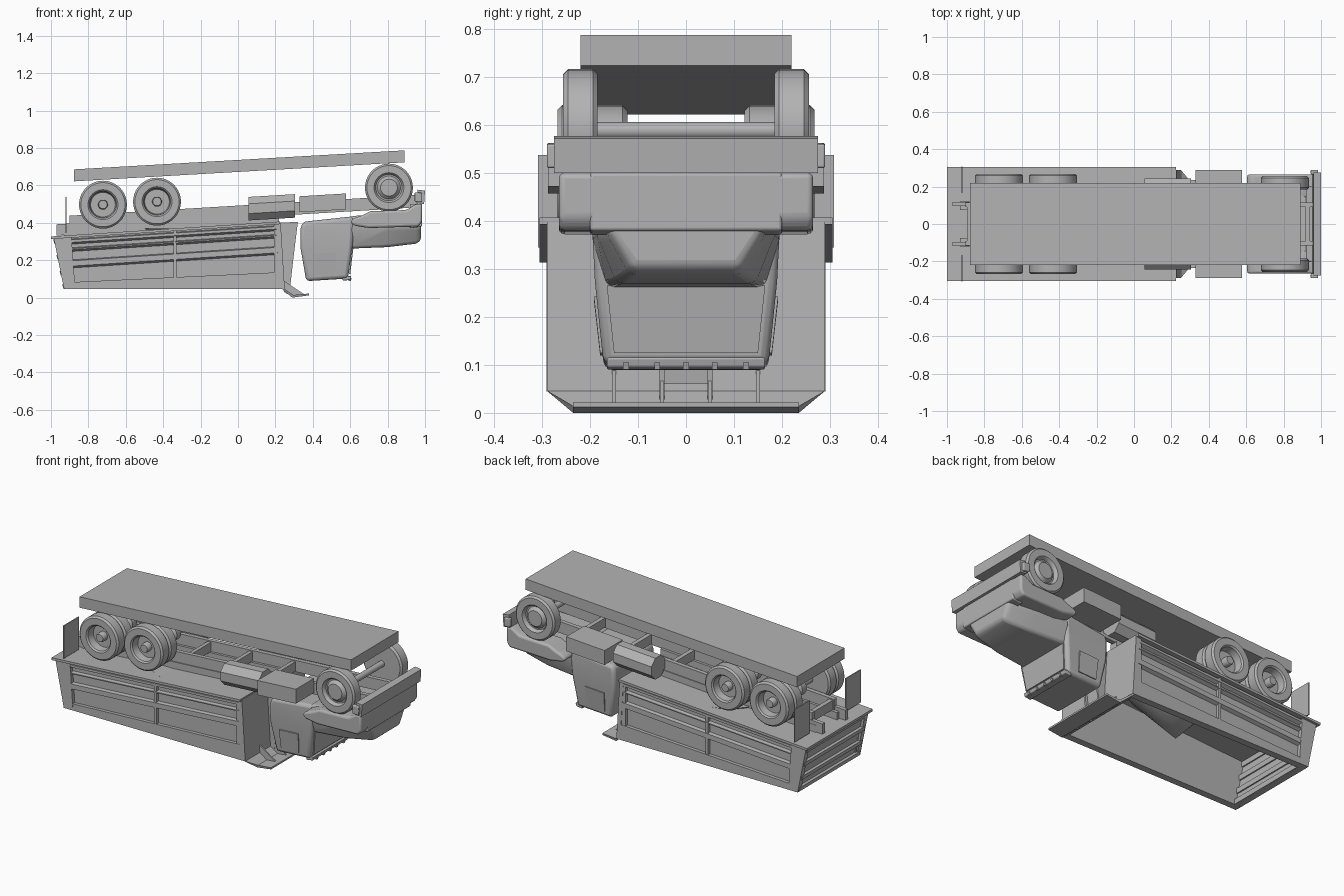
import bpy, bmesh, math

grey = bpy.data.materials.new("plain grey")
grey.diffuse_color = (0.45, 0.45, 0.45, 1)
SLOPE = 0.06          # the overturned truck leans nose-up along x


def finish(name, bm, bevel=0.0, smooth=False):
    bmesh.ops.recalc_face_normals(bm, faces=bm.faces)
    me = bpy.data.meshes.new(name)
    bm.to_mesh(me)
    bm.free()
    ob = bpy.data.objects.new(name, me)
    bpy.context.collection.objects.link(ob)
    me.materials.append(grey)
    if bevel:
        m = ob.modifiers.new("soft edges", 'BEVEL')
        m.width, m.segments, m.limit_method = bevel, 3, 'ANGLE'
        m.angle_limit = math.radians(25)
    if smooth or bevel:
        bpy.ops.object.select_all(action='DESELECT')
        ob.select_set(True)
        bpy.context.view_layer.objects.active = ob
        bpy.ops.object.shade_smooth_by_angle(angle=math.radians(35))
    return ob


def loft(name, sections, bevel=0.0, smooth=False):
    """Skin closed rings of points and cap both ends."""
    bm = bmesh.new()
    rings = [[bm.verts.new(p) for p in s] for s in sections]
    n = len(rings[0])
    for a, b in zip(rings, rings[1:]):
        for i in range(n):
            j = (i + 1) % n
            bm.faces.new((a[i], a[j], b[j], b[i]))
    bm.faces.new(rings[0][::-1])
    bm.faces.new(rings[-1])
    return finish(name, bm, bevel, smooth)


def prism(name, pts, y0, y1, bevel=0.0):
    """Side profile (x, z) pushed across y."""
    return loft(name, [[(x, y, z) for x, z in pts] for y in (y0, y1)], bevel)


def beam(name, x0, x1, y0, y1, z0, z1, slope=SLOPE, bevel=0.0):
    """Box leaning with the truck; z0 and z1 are heights at x = 0."""
    return prism(name, [(x0, z0 + slope * x0), (x1, z0 + slope * x1),
                        (x1, z1 + slope * x1), (x0, z1 + slope * x0)], y0, y1, bevel)


def lathe(name, profile, x, y, z, side, n=40):
    """Spin (radius, depth) around an axle; depth runs inward from y."""
    return loft(name, [[(x + r * math.cos(k * math.tau / n), side * (y - d),
                         z + r * math.sin(k * math.tau / n)) for k in range(n)]
                       for r, d in profile], smooth=True)


def both(func, name, x0, x1, y0, y1, *rest, **kw):
    for s, label in ((-1, "near"), (1, "far")):
        func(name + "_" + label, x0, x1, *sorted((s * y0, s * y1)), *rest, **kw)


# Slab lying over the wheels
beam("top_slab", -0.877, 0.89, -0.22, 0.22, 0.672, 0.736, slope=0.0575)

# Wheels and axles
tyre = [(0.08, 0), (0.118, 0), (0.128, 0.01), (0.128, 0.062), (0.118, 0.072), (0.01, 0.072)]
rear = [(0.002, 0.012), (0.022, 0.012), (0.026, 0.02), (0.026, 0.05), (0.066, 0.05), (0.072, 0.008)]
front = [(0.002, 0.004), (0.045, 0.004), (0.062, 0.022), (0.07, 0.022), (0.074, 0.006)]
for s in (-1, 1):
    lathe("front_wheel", front + tyre, 0.807, 0.256, 0.588, s)
    for x, z in ((-0.722, 0.497), (-0.433, 0.513)):
        lathe("rear_outer_wheel", rear + tyre, x, 0.268, z, s)
        lathe("rear_inner_wheel", rear + tyre, x, 0.194, z, s)
for x, z in ((-0.722, 0.497), (-0.433, 0.513), (0.807, 0.588)):
    lathe("axle", [(0.018, 0), (0.018, 0.4)], x, 0.2, z, 1, 16)
    if x < 0:
        lathe("differential", [(0.02, 0), (0.05, 0.03), (0.05, 0.07), (0.02, 0.1)], x, 0.05, z, 1, 16)

# Chassis rails and cross members
both(beam, "chassis_rail", -0.9, 0.96, 0.09, 0.115, 0.425, 0.492)
for x in (-0.88, -0.58, -0.25, 0.02, 0.3, 0.6, 0.93):
    beam("cross_member", x - 0.012, x + 0.012, -0.1, 0.1, 0.43, 0.485)
both(beam, "subframe", -0.93, 0.22, 0.075, 0.12, 0.375, 0.43)

# Side tanks and step boxes
for s in (-1, 1):
    rings = []
    for x in (0.055, 0.305):
        rings.append([(x, s * 0.18 + 0.068 * math.cos((k + .5) * math.tau / 8),
                       0.472 + SLOPE * x + 0.068 * math.sin((k + .5) * math.tau / 8))
                      for k in range(8)])
    loft("side_tank", rings)
both(beam, "step_box", 0.328, 0.578, 0.12, 0.288, 0.437, 0.522)

# Rear mud flaps and hinge plates
both(beam, "mud_flap", -0.923, -0.917, 0.167, 0.308, 0.40, 0.592)
both(beam, "bed_hinge", -0.97, -0.88, 0.095, 0.118, 0.39, 0.45)

# Dump bed, open downwards
BS = 0.065            # slope of the bed floor
RIM = 0.045
floor = lambda x: 0.391 + BS * x
beam("bed_floor", -1.0, 0.225, -0.305, 0.305, 0.378, 0.392, slope=BS)
for s in (-1, 1):
    prism("bed_side", [(-0.96, floor(-0.96) - 0.01), (0.225, floor(0.225) - 0.01),
                       (0.24, RIM), (-0.925, RIM)], s * 0.25, s * 0.27)
    prism("bed_rim", [(-0.92, floor(-0.92) - 0.25), (0.235, floor(0.235) - 0.27),
                      (0.24, RIM), (-0.93, RIM)], s * 0.25, s * 0.29)
    # sloped stiffening ribs
    for o, h in ((0.018, 0.02), (0.065, 0.012), (0.13, 0.035)):
        x0, x1 = -0.94, 0.22
        loft("side_rib", [[(x, s * 0.265, floor(x) - o), (x, s * 0.29, floor(x) - o - 0.006),
                           (x, s * 0.29, floor(x) - o - h), (x, s * 0.265, floor(x) - o - h - 0.012)]
                          for x in (x0, x1)])
    for x, w in ((-0.337, 0.008), (0.21, 0.018)):
        prism("side_post", [(x - w, floor(x) - 0.01), (x + w, floor(x) - 0.01),
                            (x + w, RIM + 0.02), (x - w, RIM + 0.02)], s * 0.26, s * 0.288)
    prism("rear_post", [(-0.985, floor(-0.985) - 0.01), (-0.89, floor(-0.89) - 0.01),
                        (-0.87, RIM), (-0.93, RIM)], s * 0.26, s * 0.291)

# Tailgate with horizontal ribs
gate_x = lambda z: -0.99 + (0.325 - z) * 0.2
prism("tailgate", [(-0.97, 0.32), (-0.95, 0.32), (-0.895, RIM), (-0.917, RIM)], -0.26, 0.26)
for z in (0.30, 0.215, 0.13, 0.06):
    prism("tailgate_rib", [(gate_x(z + 0.012), z + 0.012), (gate_x(z) + 0.05, z + 0.015),
                           (gate_x(z) + 0.05, z - 0.015), (gate_x(z - 0.012), z - 0.012)], -0.28, 0.28)

# Front wall, its braces and the cab guard
prism("bed_front_wall", [(0.205, 0.39), (0.228, 0.40), (0.25, RIM), (0.225, RIM)], -0.29, 0.29)
both(lambda n, x0, x1, y0, y1: prism(n, [(x0, 0.40), (x1, 0.405), (0.295, 0.2),
     (0.275, 0.02), (0.245, 0.03)], y0, y1), "front_brace", 0.22, 0.32, 0.045, 0.055)
prism("hoist_cover", [(0.22, 0.40), (0.305, 0.40), (0.265, 0.06), (0.24, 0.06)], -0.045, 0.045)
loft("cab_guard", [[(0.235, s * 0.29, 0.046), (0.25, s * 0.29, 0.046), (0.295, s * 0.235, 0.014),
                    (0.38, s * 0.235, 0.022), (0.38, s * 0.235, 0.012), (0.29, s * 0.235, 0.0)]
                   for s in (-1, 1)])
for y in (-0.15, -0.05, 0.05, 0.15):
    prism("guard_rib", [(0.245, 0.09), (0.35, 0.02), (0.29, 0.006), (0.245, 0.03)], y - 0.004, y + 0.004)

# Cone of load hanging inside the bed
bm = bmesh.new()
bmesh.ops.create_cone(bm, cap_ends=True, segments=32, radius1=0.25, radius2=0, depth=0.27)
for v in bm.verts:
    v.co = (v.co.x - 0.28, v.co.y, 0.235 - v.co.z)
finish("load_heap", bm, smooth=True)


# Cab, lofted downwards to its roof
def ring(x0, x1, w0, w1, z, dz=0.0):
    return [(x0, -w0, z), (x1, -w1, z + dz), (x1, w1, z + dz), (x0, w0, z)]


loft("cab", [ring(0.345, 0.62, 0.185, 0.195, 0.405, 0.03), ring(0.335, 0.62, 0.19, 0.195, 0.37),
             ring(0.335, 0.612, 0.188, 0.19, 0.26, 0.015), ring(0.365, 0.588, 0.17, 0.172, 0.088, 0.014)],
     bevel=0.018)
# Window plates
loft("windshield", [[(0.611, -0.165, 0.265), (0.611, 0.165, 0.265), (0.594, 0.15, 0.125), (0.594, -0.15, 0.125)],
                    [(0.617, -0.165, 0.265), (0.617, 0.165, 0.265), (0.6, 0.15, 0.125), (0.6, -0.15, 0.125)]])
for s in (-1, 1):
    loft("door_window", [[(0.40, s * (0.188 + d), 0.235), (0.525, s * (0.188 + d), 0.242),
                          (0.52, s * (0.175 + d), 0.125), (0.405, s * (0.175 + d), 0.12)]
                         for d in (-0.004, 0.004)])
# Roof edge visor and marker lamps
prism("roof_visor", [(0.56, 0.115), (0.605, 0.115), (0.6, 0.095), (0.56, 0.09)], -0.165, 0.165, 0.004)
for y in (-0.125, -0.06, 0, 0.06, 0.125):
    prism("marker_lamp", [(0.59, 0.105), (0.608, 0.105), (0.604, 0.09), (0.59, 0.09)], y - 0.006, y + 0.006)


# Hood: narrow nose that merges into wide front fenders
def hood_ring(x, top, mid, low, w, wl):
    return [(x, -w, top), (x, -w - 0.005, mid), (x, -wl, low),
            (x, wl, low), (x, w + 0.005, mid), (x, w, top)]


loft("hood", [hood_ring(0.60, 0.435, 0.36, 0.262, 0.19, 0.165),
              hood_ring(0.80, 0.45, 0.37, 0.27, 0.18, 0.145),
              hood_ring(0.95, 0.48, 0.372, 0.288, 0.16, 0.118),
              hood_ring(0.978, 0.48, 0.372, 0.305, 0.15, 0.11)], bevel=0.014)
for s in (-1, 1):
    prism("front_fender", [(0.60, 0.405), (0.62, 0.425), (0.665, 0.44), (0.71, 0.462), (0.90, 0.468),
                           (0.95, 0.5), (0.984, 0.5), (0.984, 0.405), (0.965, 0.38), (0.70, 0.372), (0.62, 0.385)],
          s * 0.14, s * 0.265, 0.012)
prism("grille", [(0.92, 0.5), (0.984, 0.5), (0.984, 0.38), (0.92, 0.37)], -0.2, 0.2, 0.006)

# Bumper with end caps
prism("bumper", [(0.955, 0.503), (0.995, 0.5), (1.0, 0.572), (0.96, 0.577)], -0.275, 0.275)
both(lambda n, x0, x1, y0, y1: prism(n, [(x0, 0.512), (x1, 0.51), (x1, 0.56), (x0, 0.563)], y0, y1, 0.005),
     "bumper_end", 0.945, 0.985, 0.265, 0.29)
